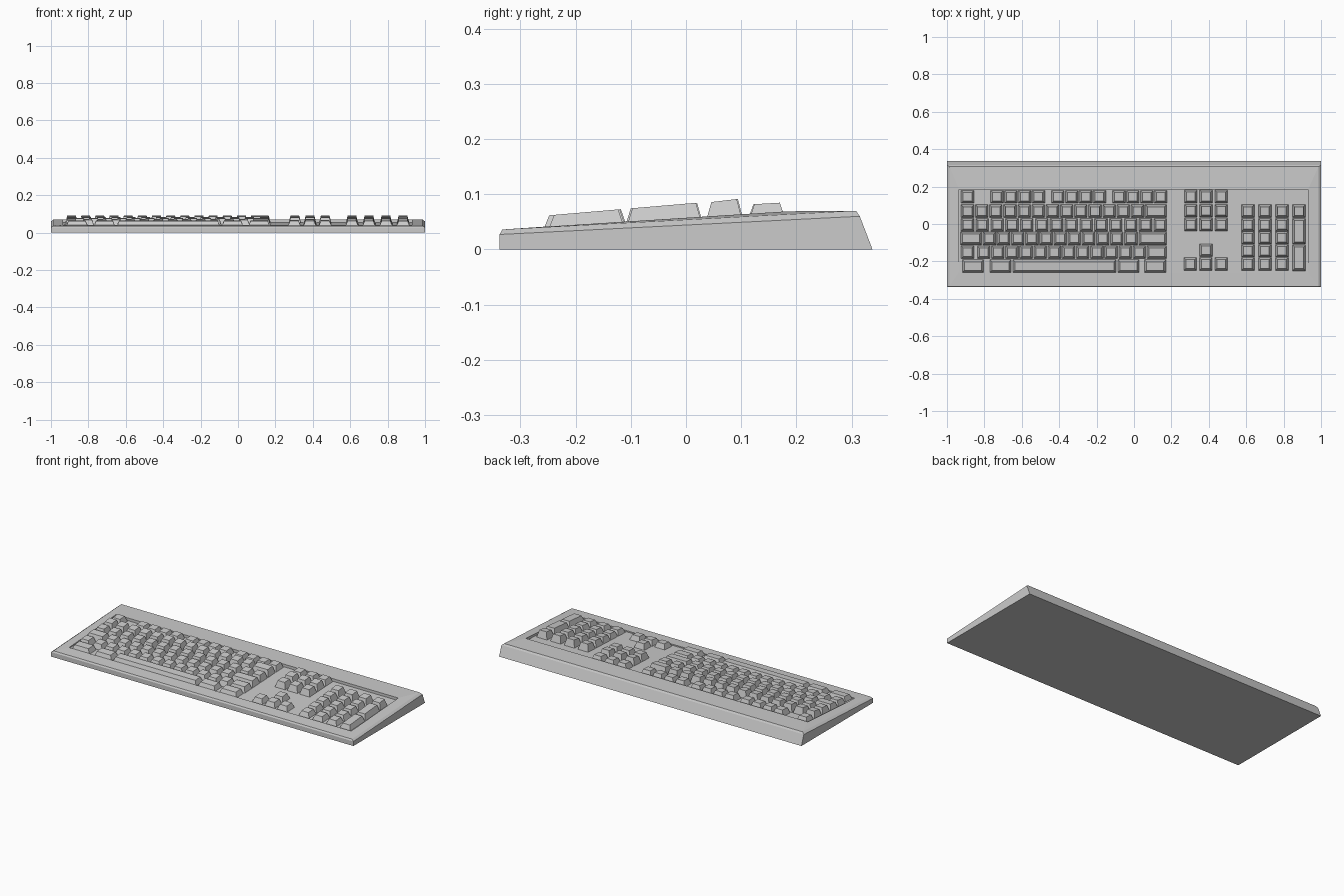
import bpy, bmesh

if "Cube" in bpy.data.objects:
    bpy.data.objects.remove(bpy.data.objects["Cube"])


def finish(bm, name):
    bmesh.ops.recalc_face_normals(bm, faces=bm.faces[:])
    me = bpy.data.meshes.new(name)
    bm.to_mesh(me)
    bm.free()
    ob = bpy.data.objects.new(name, me)
    bpy.context.collection.objects.link(ob)
    return ob


def ring(bm, x0, x1, y0, y1, zf, zb):
    return [bm.verts.new(c) for c in
            ((x0, y0, zf), (x1, y0, zf), (x1, y1, zb), (x0, y1, zb))]


def loft(bm, rings, cap_bottom=True):
    for a, b in zip(rings, rings[1:]):
        for i in range(4):
            j = (i + 1) % 4
            bm.faces.new((a[i], a[j], b[j], b[i]))
    if cap_bottom:
        bm.faces.new(rings[0][::-1])
    bm.faces.new(rings[-1])


# Wedge case with chamfered rim and sunken key tray
bm = bmesh.new()
loft(bm, [
    ring(bm, -1, 1, -0.338, 0.338, 0, 0),
    ring(bm, -1, 1, -0.338, 0.315, 0.027, 0.06),
    ring(bm, -0.987, 0.987, -0.333, 0.308, 0.036, 0.07),
    ring(bm, -0.936, 0.931, -0.259, 0.185, 0.041, 0.069),
    ring(bm, -0.936, 0.931, -0.259, 0.185, 0.034, 0.053),
])
finish(bm, "case")


def floor_z(y):
    return 0.034 + (y + 0.259) * 0.0428


def top_z(y, row):
    if row == 0:
        return 0.0815 + (y - 0.118) * 0.06
    if row == 1:
        return 0.085 + (y - 0.04) * 0.12
    return 0.062 + (y + 0.245) * 0.085


# Tapered keycap standing on the tray
def key(bm, x0, x1, y0, y1, row):
    i = 0.011
    loft(bm, [
        ring(bm, x0, x1, y0, y1, floor_z(y0), floor_z(y1)),
        ring(bm, x0 + i, x1 - i, y0 + i, y1 - i,
             top_z(y0 + i, row), top_z(y1 - i, row)),
    ])


S = 0.068          # keycap footprint
P = 0.0757         # key pitch
L, R = -0.924, 0.175


def row_of_keys(bm, x, n, y, row, pitch=P):
    for k in range(n):
        key(bm, x + k * pitch, x + k * pitch + S, y - S / 2, y + S / 2, row)


def wide(bm, x0, x1, y, row):
    key(bm, x0, x1, y - S / 2, y + S / 2, row)


Y = [0.145, 0.069, -0.005, -0.077, -0.151, -0.225]

# Function row
bm = bmesh.new()
row_of_keys(bm, L, 1, Y[0], 0)
for x in (-0.767, -0.441, -0.114):
    row_of_keys(bm, x, 4, Y[0], 0, 0.074)
finish(bm, "function_keys")

# Main typing block
bm = bmesh.new()
row_of_keys(bm, L, 13, Y[1], 1)
wide(bm, L + 13 * P, R, Y[1], 1)
row_of_keys(bm, L, 14, Y[2], 2, (R - L - S) / 13)
wide(bm, L - 0.003, -0.815, Y[3], 3)
row_of_keys(bm, -0.807, 11, Y[3], 3)
wide(bm, -0.807 + 11 * P, R, Y[3], 3)
row_of_keys(bm, L, 1, Y[4], 4)
row_of_keys(bm, -0.838, 12, Y[4], 4)
wide(bm, -0.838 + 12 * P, R, Y[4], 4)
finish(bm, "typing_keys")

# Bottom row with space bar
bm = bmesh.new()
for x0, x1 in ((-0.918, -0.804), (-0.77, -0.658), (-0.086, 0.027), (0.056, 0.17)):
    wide(bm, x0, x1, Y[5], 5)
finish(bm, "modifier_keys")
bm = bmesh.new()
wide(bm, -0.647, -0.097, Y[5], 5)
finish(bm, "space_bar")

# Navigation cluster and arrows
bm = bmesh.new()
for r in range(3):
    row_of_keys(bm, 0.27, 3, Y[r] + 0.002, r, 0.081)
finish(bm, "navigation_keys")
bm = bmesh.new()
row_of_keys(bm, 0.351, 1, -0.141, 4)
row_of_keys(bm, 0.267, 3, -0.214, 5, 0.0825)
finish(bm, "arrow_keys")

# Number pad with two tall keys
bm = bmesh.new()
for r, y in enumerate((0.069, -0.005, -0.073, -0.143, -0.214)):
    row_of_keys(bm, 0.575, 3, y, r + 1, 0.091)
row_of_keys(bm, 0.848, 1, 0.069, 1)
key(bm, 0.848, 0.918, -0.108, 0.029, 2)
key(bm, 0.848, 0.918, -0.25, -0.112, 4)
finish(bm, "number_pad_keys")
